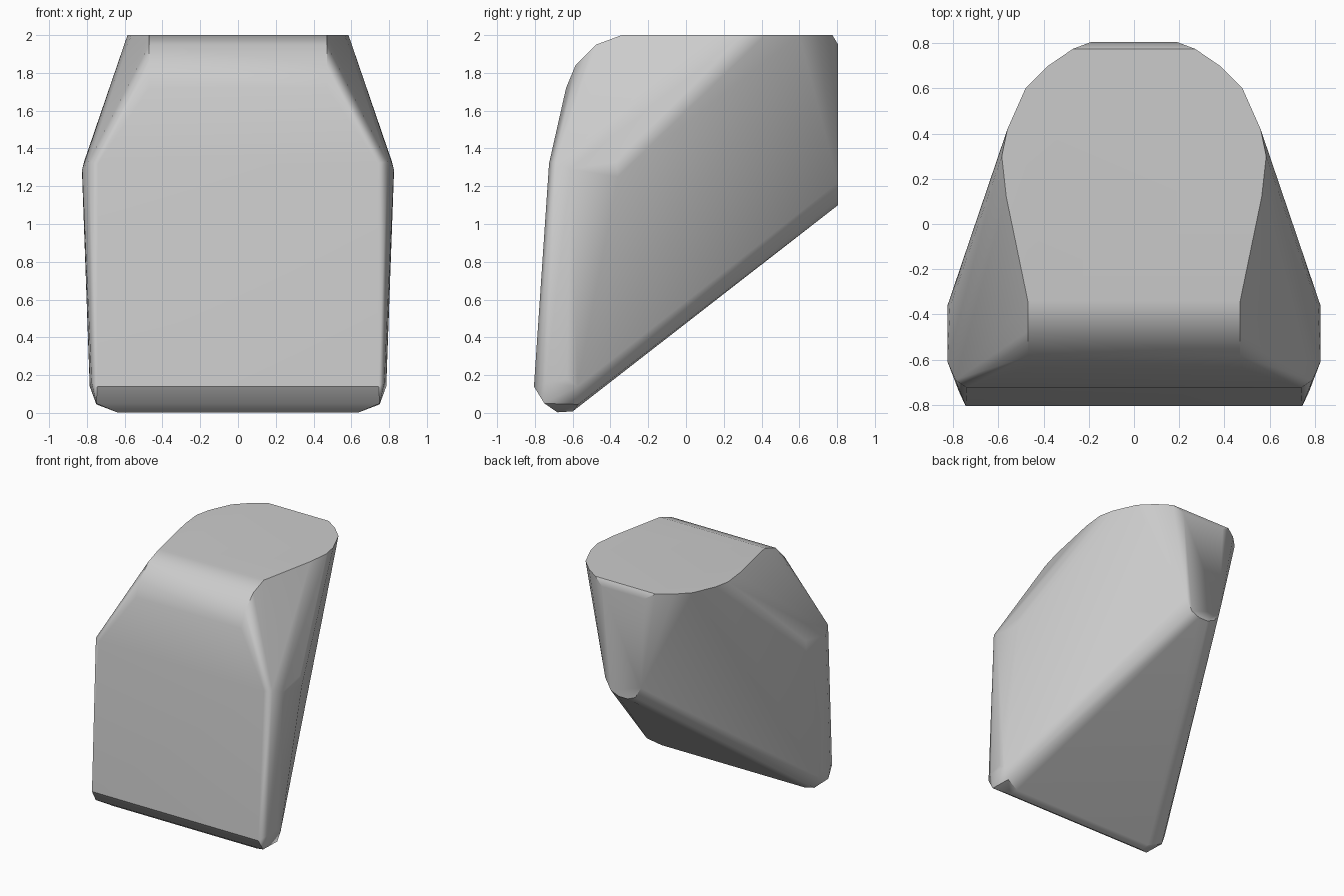
import bpy
import bmesh
import math

cube = bpy.data.objects.get("Cube")
if cube:
    bpy.data.objects.remove(cube, do_unlink=True)

# One flat colour
grey = bpy.data.materials.new("light grey")
grey.use_nodes = True
colour = (0.6, 0.6, 0.6, 1)
grey.diffuse_color = colour
grey.node_tree.nodes["Principled BSDF"].inputs["Base Color"].default_value = colour

# Half outline of the flat top, as (x, y)
top_outline = [(.47, -.34), (.565, .12), (.585, .3), (.56, .42), (.48, .6),
               (.38, .7), (.27, .775)]

# Half outline of the flat back, as (x, z)
back_outline = [(.19, 1.95), (.16, 1.22), (.11, 1.13), (.04, 1.1)]

# Rounded brow above the front, as (y, z)
brow_profile = [(-.475, 1.95), (-.585, 1.84), (-.635, 1.72)]

# Shoulder and foot corners, as (x, y, z)
shoulder = [(.74, -.725, 1.32), (.79, -.69, 1.33), (.825, -.61, 1.29),
            (.825, -.36, 1.25), (.815, -.37, 1.33)]
foot = [(.745, -.805, .14), (.775, -.74, .16), (.785, -.63, .18),
        (.75, -.75, .05), (.75, -.57, .045), (.785, -.575, .14),
        (.64, -.68, .003), (.64, -.6, .008)]

points = [(x, y, 2) for x, y in top_outline]
points += [(x, .805, z) for x, z in back_outline]
points += [(.47, y, z) for y, z in brow_profile]
points += shoulder + foot

# Rounded wedge body: mirrored corners wrapped in a hull
bm = bmesh.new()
for x, y, z in points:
    for side in (1, -1):
        bm.verts.new((side * x, y, z))
result = bmesh.ops.convex_hull(bm, input=bm.verts[:])
loose = [v for v in bm.verts if not v.link_faces]
bmesh.ops.delete(bm, geom=loose, context='VERTS')
bmesh.ops.dissolve_limit(bm, angle_limit=math.radians(1),
                         verts=bm.verts[:], edges=bm.edges[:])
bmesh.ops.recalc_face_normals(bm, faces=bm.faces[:])
mesh = bpy.data.meshes.new("wedge_body")
bm.to_mesh(mesh)
bm.free()
mesh.materials.append(grey)
body = bpy.data.objects.new("wedge_body", mesh)
bpy.context.collection.objects.link(body)

# Soft shading that keeps the large faces flat
bpy.ops.object.select_all(action='DESELECT')
body.select_set(True)
bpy.context.view_layer.objects.active = body
bpy.ops.object.shade_smooth_by_angle(angle=math.radians(35))
weighted = body.modifiers.new("weighted_normals", 'WEIGHTED_NORMAL')
weighted.keep_sharp = True
